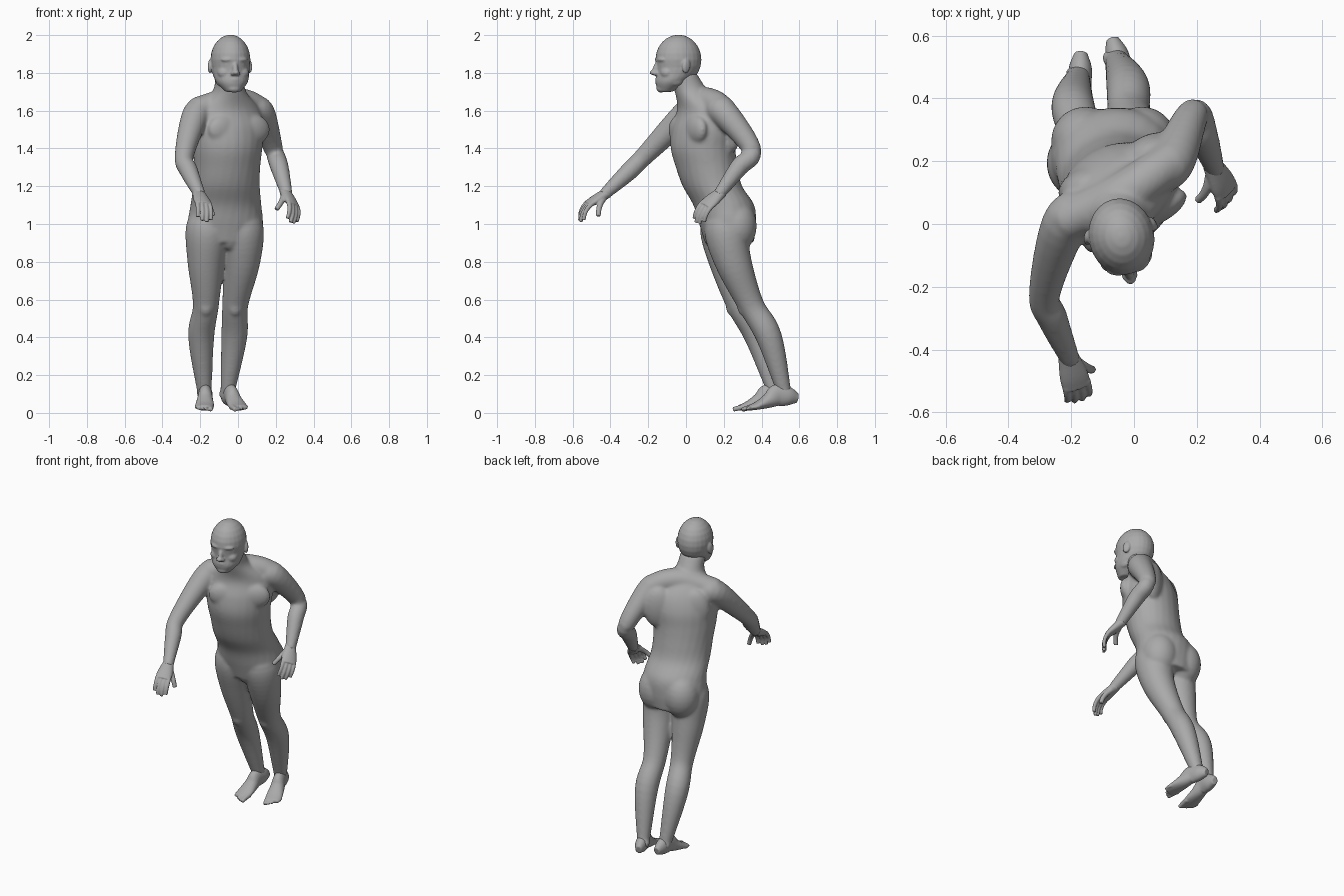
import bpy, bmesh, math
from mathutils import Vector, Matrix, Euler

if "Cube" in bpy.data.objects:
    bpy.data.objects.remove(bpy.data.objects["Cube"], do_unlink=True)

grey = bpy.data.materials.new("plain grey")
grey.use_nodes = True
grey.diffuse_color = (0.4, 0.4, 0.4, 1)
grey.node_tree.nodes["Principled BSDF"].inputs["Base Color"].default_value = grey.diffuse_color
UP = Vector((0, 0, 1))
SIDES = 24
STEPS = 6


def spline(points):
    """Catmull-Rom curve through tuples of any length."""
    pts = [Vector(point) for point in points]
    pts = [pts[0] * 2 - pts[1]] + pts + [pts[-1] * 2 - pts[-2]]
    curve = []
    for before, start, end, after in zip(pts, pts[1:], pts[2:], pts[3:]):
        leave, arrive = (end - before) / 2, (after - start) / 2
        for step in range(STEPS):
            t = step / STEPS
            ease = t * t * (3 - 2 * t)
            curve.append(start.lerp(end, ease) + leave * t * (1 - t) ** 2
                         - arrive * t * t * (1 - t))
    return curve + [pts[-2]]


def loft(bm, points, yaw=None):
    """Closed tube through x, y, z, half width, half depth; level rings if yaw is given."""
    rows = spline(points)
    centres = [Vector(row[:3]) for row in rows]
    last = len(rows) - 1
    rings = []
    for i, (row, centre) in enumerate(zip(rows, centres)):
        if yaw:
            turn = math.radians(yaw(centre.z))
            side = Vector((math.cos(turn), math.sin(turn), 0))
            other = UP.cross(side)
        else:
            along = centres[min(i + 1, last)] - centres[max(i - 1, 0)]
            side = along.cross(UP).normalized()
            other = side.cross(along).normalized()
        angles = [math.tau * k / SIDES for k in range(SIDES)]
        rings.append([bm.verts.new(centre + side * math.cos(a) * row[3]
                                   + other * math.sin(a) * row[-1]) for a in angles])
    for low, high in zip(rings, rings[1:]):
        for k in range(SIDES):
            bm.faces.new((low[k - 1], low[k], high[k], high[k - 1]))
    bm.faces.new(rings[0])
    bm.faces.new(rings[-1])


def limb(bm, joints, girths):
    loft(bm, [(*joint, girth) for joint, girth in zip(joints, girths)])


def ball(bm, centre, radii, yaw=0, pitch=0):
    turn = Euler((math.radians(pitch), 0, math.radians(yaw)))
    bmesh.ops.create_uvsphere(bm, u_segments=SIDES, v_segments=SIDES // 2, radius=1,
                              matrix=Matrix.LocRotScale(Vector(centre), turn, Vector(radii)))


def digit(bm, start, heading, length, girth, bend):
    """Finger or toe: three bones, each bent further down than the one before."""
    point, pitch, joints = Vector(start), 0, []
    for bone in range(4):
        joints.append(point.copy())
        pitch += bend
        point += (heading * math.cos(pitch) - UP * math.sin(pitch)) * length / 3
    limb(bm, joints, [girth * (1 - bone / 12) for bone in range(4)])


def frame(origin, forward, inner):
    """Local axes: forward, towards the body's middle, up."""
    ahead = Vector(forward).normalized()
    inward = Vector(inner)
    inward = (inward - inward.project(ahead)).normalized()
    above = ahead.cross(inward)
    if above.z < 0:
        above.negate()
    matrix = Matrix((ahead, inward, above)).transposed().to_4x4()
    matrix.translation = origin
    return matrix


def finish(bm, name, voxel, rounds, matrix=Matrix()):
    """Fuse the overlapping volumes into one smooth skin."""
    bmesh.ops.transform(bm, matrix=matrix, verts=bm.verts)
    bmesh.ops.recalc_face_normals(bm, faces=bm.faces)
    mesh = bpy.data.meshes.new(name)
    bm.to_mesh(mesh)
    bm.free()
    mesh.materials.append(grey)
    part = bpy.data.objects.new(name, mesh)
    bpy.context.collection.objects.link(part)
    fuse = part.modifiers.new("fuse", "REMESH")
    fuse.mode = "VOXEL"
    fuse.voxel_size = voxel
    fuse.use_smooth_shade = True
    soften = part.modifiers.new("soften", "SMOOTH")
    soften.factor = 0.5
    soften.iterations = rounds


def torso_twist(z):
    return 30 * math.sin(math.pi * (z - .8) / 1.3) ** 2


# Torso and neck: level rings a tenth apart, twisting towards the chest
body = bmesh.new()
middles = (.23, .22, .2, .14, .11, .09, .09, .085, .03, -.02)
widths = (.17, .2, .19, .18, .18, .19, .2, .18, .09, .075)
depths = (.13, .15, .16, .155, .16, .165, .155, .12, .09, .075)
loft(body, [(-.07 + i * .003, middles[i], .9 + i / 10, widths[i], depths[i])
            for i in range(len(middles))], torso_twist)

# Shoulder line, chest, shoulder blades, buttocks and groin
limb(body, [(-.22, .01, 1.6), (-.13, .05, 1.63), (-.04, .09, 1.65), (.05, .15, 1.64), (.12, .2, 1.6)],
     (.07, .07, .075, .07, .07))
for s in (-1, 1):
    ball(body, (s * .075 + .005, s * .04 + .01, 1.5), (.1, .045, .08), 30)
    ball(body, (s * .1 - .06, s * .05 + .18, 1.5), (.09, .05, .13), 30)
    ball(body, (s * .09 - .065, .265, .99), (.11, .11, .14), 8)
ball(body, (-.045, .15, .91), (.04, .045, .05))

# Arms: root, shoulder, elbow, forearm, wrist
arm_girths = (.07, .075, .051, .049, .031)
limb(body, [(.06, .16, 1.6), (.12, .2, 1.59), (.19, .35, 1.39), (.22, .28, 1.3), (.26, .17, 1.15)],
     arm_girths)
limb(body, [(-.15, .05, 1.59), (-.22, 0, 1.58), (-.285, -.22, 1.36), (-.26, -.3, 1.28), (-.2, -.44, 1.15)],
     arm_girths)
ball(body, (.185, .365, 1.39), (.035, .035, .035))

# Legs: waist, hip, thigh, knee, calf, ankle
leg_girths = (.07, .116, .098, .069, .069, .034)
for waist, hip, thigh, knee, calf, ankle in (
        ((0, .2, 1.12), (.02, .21, .98), (.02, .25, .8), (-.015, .345, .57), (-.02, .44, .4),
         (-.06, .53, .07)),
        ((-.15, .19, 1.12), (-.16, .19, .98), (-.17, .22, .8), (-.17, .285, .57), (-.195, .38, .4),
         (-.175, .48, .07))):
    limb(body, (waist, hip, thigh, knee, calf, ankle), leg_girths)
    ball(body, Vector(knee) - Vector((0, .04, 0)), (.04, .035, .06))
    ball(body, Vector(ankle) + UP * .03, (.045, .03, .03))
finish(body, "body", .008, 16)

# Head: skull, then level rings narrowing to the chin
head = bmesh.new()
ball(head, (0, 0, 1.87), (.105, .123, .132))
jaw = ((0, .1, .12), (-.01, .097, .107), (-.04, .083, .083), (-.07, .04, .038))
loft(head, [(0, middle, 1.85 - i / 20, width, depth)
            for i, (middle, width, depth) in enumerate(jaw)], lambda z: 0)

# Nose, lips and chin
ball(head, (0, -.118, 1.825), (.016, .02, .042), pitch=-20)
ball(head, (0, -.138, 1.802), (.018, .018, .014))
ball(head, (0, -.105, 1.763), (.035, .02, .02))
ball(head, (0, -.095, 1.717), (.035, .023, .022))

# Brows, eyes, cheeks, nostrils, jaw corners and ears
for s in (-1, 1):
    ball(head, (s * .037, -.102, 1.87), (.036, .018, .013), s * 16)
    ball(head, (s * .037, -.094, 1.842), (.018, .016, .012))
    ball(head, (s * .05, -.076, 1.8), (.036, .03, .03), s * 25)
    ball(head, (s * .014, -.126, 1.797), (.012, .016, .012))
    ball(head, (s * .064, -.03, 1.765), (.022, .045, .035))
    ball(head, (s * .106, .02, 1.835), (.012, .024, .038), s * 20, -10)
turned = Matrix.Translation((-.04, -.04, 0)) @ Matrix.Rotation(math.radians(12), 4, "Z")
finish(head, "head", .005, 8, turned)

# Hands: palm, four curled fingers and a thumb
for name, origin, forward, inner in (
        ("left_hand", (.255, .178, 1.16), (.07, -.13, -.11), (-.6, -.4, .4)),
        ("right_hand", (-.207, -.43, 1.157), (.04, -.14, -.08), (1, .2, -.2))):
    hand = bmesh.new()
    loft(hand, [(-.02, 0, 0, .031, .029), (.06, 0, 0, .046, .024), (.11, 0, 0, .046, .016)])
    for finger, length in enumerate((.1, .115, .11, .09)):
        across = .035 - .023 * finger
        digit(hand, (.095, across, 0), Vector((1, across, 0)), length, .013, .3)
    digit(hand, (.02, .02, -.01), Vector((.8, .5, 0)), .12, .017, .25)
    finish(hand, name, .0045, 2, frame(origin, forward, inner))

# Feet: heel to ball, then five toes
for name, origin, forward, inner in (
        ("left_foot", (-.064, .578, .04), (.09, -.29, -.036), (-1, 0, 0)),
        ("right_foot", (-.17, .533, .04), (-.01, -.3, -.036), (1, 0, 0))):
    foot = bmesh.new()
    loft(foot, [(-.018, 0, .035, .02, .025), (.03, 0, .052, .037, .05), (.09, 0, .064, .037, .06),
                (.14, 0, .043, .043, .041), (.2, 0, .025, .05, .024), (.255, 0, .016, .045, .014)])
    for toe in range(5):
        girth = .011 if toe else .016
        digit(foot, (.21, .034 - .019 * toe, .019), Vector((1, 0, 0)),
              .075 - .003 * toe * toe, girth, .05)
    finish(foot, name, .005, 3, frame(origin, forward, inner))
